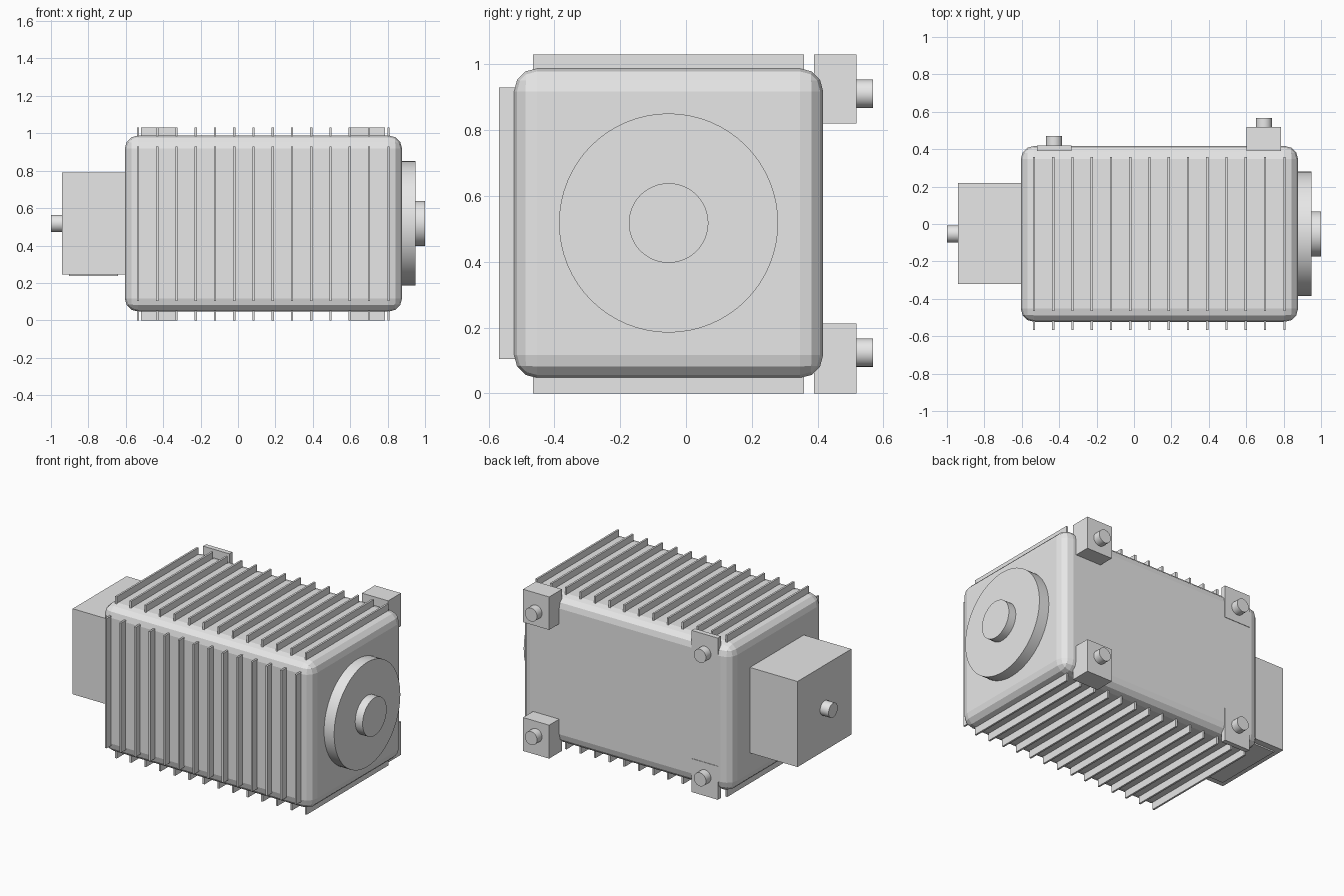
import bpy, math

if "Cube" in bpy.data.objects:
    bpy.data.objects.remove(bpy.data.objects["Cube"])

grey = bpy.data.materials.new("light grey metal")
grey.diffuse_color = (0.8, 0.8, 0.8, 1)
grey.use_nodes = True
grey.node_tree.nodes["Principled BSDF"].inputs["Base Color"].default_value = grey.diffuse_color


def box(name, x, y, z):
    """Box from (min, max) ranges on each axis."""
    mid = [(r[0] + r[1]) / 2 for r in (x, y, z)]
    bpy.ops.mesh.primitive_cube_add(size=1, location=mid)
    ob = bpy.context.object
    ob.name = name
    ob.scale = [r[1] - r[0] for r in (x, y, z)]
    bpy.ops.object.transform_apply(location=False, rotation=False, scale=True)
    ob.data.materials.append(grey)
    return ob


def rod(name, start, end, radius, axis, sides):
    """Cylinder between two points along the x or y axis."""
    rot = (0, math.pi / 2, 0) if axis == "x" else (math.pi / 2, 0, 0)
    mid = [(a + b) / 2 for a, b in zip(start, end)]
    bpy.ops.mesh.primitive_cylinder_add(vertices=sides, radius=radius,
                                        depth=math.dist(start, end),
                                        location=mid, rotation=rot)
    ob = bpy.context.object
    ob.name = name
    bpy.ops.object.shade_smooth_by_angle(angle=math.radians(30))
    ob.data.materials.append(grey)
    return ob


CY, CZ = -0.053, 0.518

# Rounded main housing
body = box("housing", (-0.605, 0.877), (-0.523, 0.417), (0.047, 0.988))
bev = body.modifiers.new("rounded edges", "BEVEL")
bev.width = 0.07
bev.segments = 3

# Cooling fins on top, bottom and front
for i in range(14):
    x = -0.535 + i * 0.103
    xr = (x - 0.006, x + 0.006)
    box(f"top_fin_{i}", xr, (-0.465, 0.358), (0.96, 1.03))
    box(f"bottom_fin_{i}", xr, (-0.465, 0.358), (0.0, 0.07))
    box(f"front_fin_{i}", xr, (-0.568, -0.50), (0.104, 0.93))

# Round end cap with hub
rod("end_cap", (0.86, CY, CZ), (0.948, CY, CZ), 0.333, "x", 64)
rod("end_hub", (0.94, CY, CZ), (1.0, CY, CZ), 0.121, "x", 48)

# Terminal box with underside plate and shaft stub
box("terminal_box", (-0.94, -0.59), (-0.322, 0.22), (0.245, 0.79))
box("terminal_plate", (-0.904, -0.642), (-0.28, 0.18), (0.236, 0.25))
rod("shaft_stub", (-1.0, CY, CZ), (-0.93, CY, CZ), 0.046, "x", 32)

# Mounting feet on the back: deep blocks at right, thin pads at left
for level, z, pz in (("upper", (0.82, 1.03), 0.911), ("lower", (0.0, 0.213), 0.124)):
    box(f"{level}_right_foot", (0.602, 0.786), (0.389, 0.518), z)
    rod(f"{level}_right_bolt", (0.695, 0.50, pz), (0.695, 0.568, pz), 0.043, "y", 32)
    box(f"{level}_left_pad", (-0.518, -0.334), (0.389, 0.42), z)
    rod(f"{level}_left_bolt", (-0.427, 0.40, pz), (-0.427, 0.47, pz), 0.043, "y", 32)
